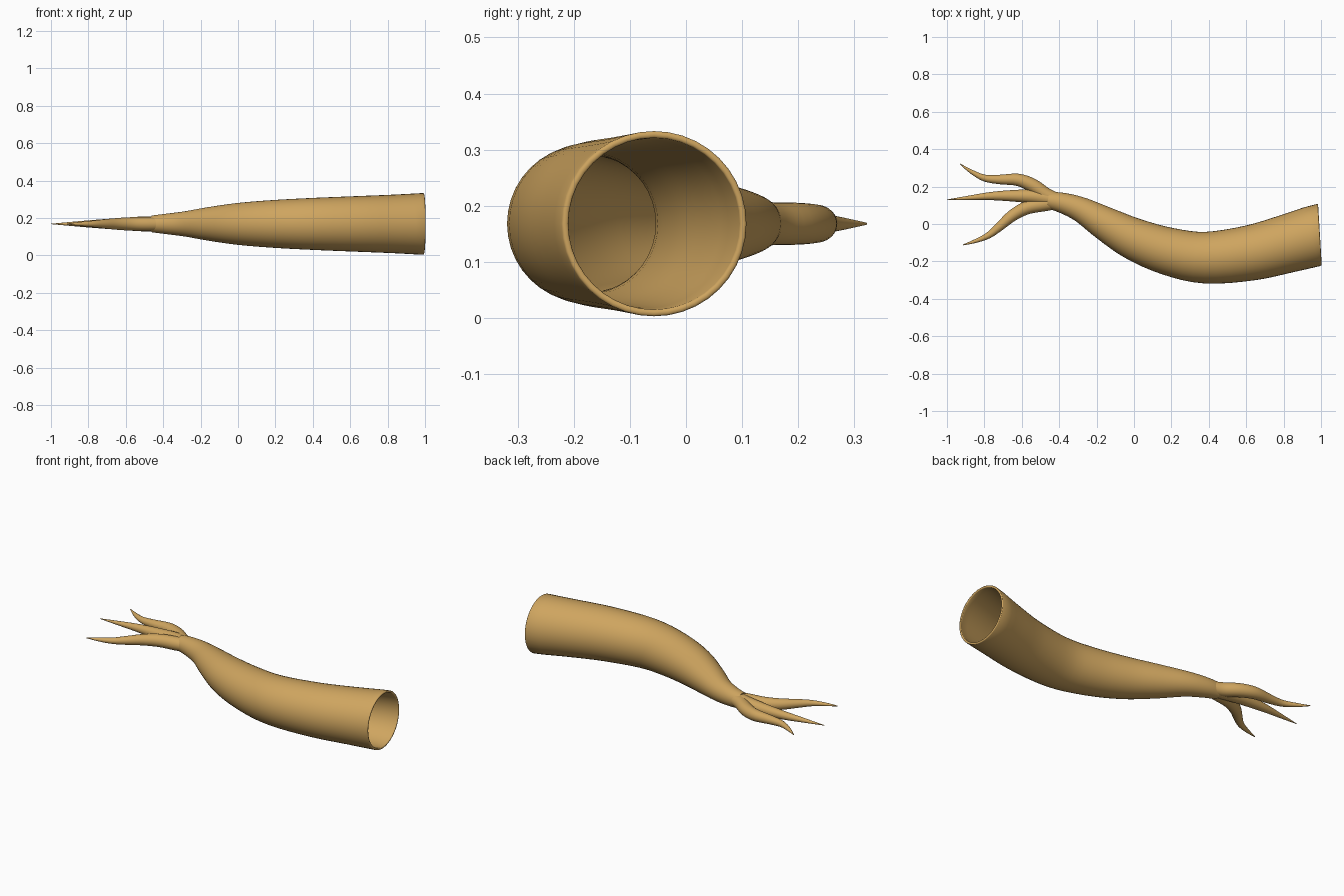
import bpy, bmesh, math
from mathutils import Vector

if "Cube" in bpy.data.objects:
    bpy.data.objects.remove(bpy.data.objects["Cube"])

ZC = 0.168  # height of the flat plane that holds every centreline

mat = bpy.data.materials.new("tan horn")
mat.diffuse_color = (0.62, 0.375, 0.115, 1)
mat.use_nodes = True
mat.node_tree.nodes["Principled BSDF"].inputs["Base Color"].default_value = mat.diffuse_color


def smooth_path(pts, steps):
    """Catmull-Rom through (x, y, radius) points."""
    p = [Vector(q) for q in pts]
    p = [2 * p[0] - p[1]] + p + [2 * p[-1] - p[-2]]
    out = []
    for i in range(1, len(p) - 2):
        a, b, c, d = p[i - 1:i + 3]
        for k in range(steps):
            t = k / steps
            out.append(0.5 * (2 * b + (c - a) * t + (2 * a - 5 * b + 4 * c - d) * t * t
                              + (3 * b - a - 3 * c + d) * t ** 3))
    return out + [p[-2]]


def frames(path, first=None):
    """Centre, sideways direction, outward direction and radius for each ring."""
    res = []
    for i, q in enumerate(path):
        d = path[min(i + 1, len(path) - 1)] - path[max(i - 1, 0)]
        t = Vector((d.x, d.y, 0)).normalized()
        if first and i == 0:
            t = Vector(first).normalized()
        res.append((Vector((q.x, q.y, ZC)), Vector((-t.y, t.x, 0)), t, q.z))
    return res


def skin(name, rings, sides):
    """Closed surface through circular rings."""
    bm = bmesh.new()
    loops = []
    for c, s, t, r in rings:
        loops.append([bm.verts.new(c + r * (math.cos(a) * s + math.sin(a) * Vector((0, 0, 1))))
                      for a in (2 * math.pi * k / sides for k in range(sides))])
    for A, B in zip(loops, loops[1:]):
        for k in range(sides):
            n = (k + 1) % sides
            bm.faces.new((A[k], A[n], B[n], B[k]))
    bm.faces.new(loops[0])
    bm.faces.new(loops[-1])
    bmesh.ops.recalc_face_normals(bm, faces=bm.faces)
    me = bpy.data.meshes.new(name)
    bm.to_mesh(me)
    bm.free()
    me.materials.append(mat)
    ob = bpy.data.objects.new(name, me)
    bpy.context.collection.objects.link(ob)
    bpy.context.view_layer.objects.active = ob
    ob.select_set(True)
    bpy.ops.object.shade_smooth_by_angle(angle=math.radians(50))
    ob.select_set(False)


# hollow trunk: inner wall from its deep end to the mouth, rounded rim, outer wall to the fork
trunk = [(0.99, -0.057, 0.165), (0.82, -0.105, 0.156), (0.62, -0.155, 0.148),
         (0.38, -0.18, 0.138), (0.18, -0.145, 0.127), (0.0, -0.08, 0.112),
         (-0.15, -0.0, 0.091), (-0.28, 0.075, 0.068), (-0.38, 0.112, 0.055),
         (-0.46, 0.128, 0.045)]
outer = frames(smooth_path(trunk, 4), first=(-0.998, -0.06, 0))
WALL = 0.012
inner = [(c, s, t, r - WALL) for c, s, t, r in outer[:-3]][::-1]
c, s, t, r = outer[0]
rim = [(c - t * (0.004 * math.sin(a)), s, t, r - WALL / 2 - WALL / 2 * math.cos(a))
       for a in (math.pi * k / 6 for k in range(1, 6))]
skin("trunk", inner + rim + outer, 40)

# three wavy tips spreading out of the narrow end
tips = {
    "upper_tip": [(-0.40, 0.125, 0.036), (-0.47, 0.155, 0.038), (-0.54, 0.205, 0.037),
                  (-0.62, 0.236, 0.033), (-0.72, 0.238, 0.025), (-0.80, 0.246, 0.018),
                  (-0.87, 0.28, 0.011), (-0.93, 0.321, 0.002)],
    "middle_tip": [(-0.40, 0.122, 0.040), (-0.50, 0.143, 0.040), (-0.60, 0.15, 0.034),
                   (-0.75, 0.15, 0.023), (-0.88, 0.14, 0.012), (-1.0, 0.13, 0.001)],
    "lower_tip": [(-0.40, 0.118, 0.036), (-0.48, 0.106, 0.038), (-0.57, 0.088, 0.036),
                  (-0.65, 0.045, 0.031), (-0.72, -0.015, 0.024), (-0.78, -0.062, 0.017),
                  (-0.85, -0.092, 0.010), (-0.915, -0.112, 0.002)],
}
for name, pts in tips.items():
    skin(name, frames(smooth_path(pts, 4)), 24)
